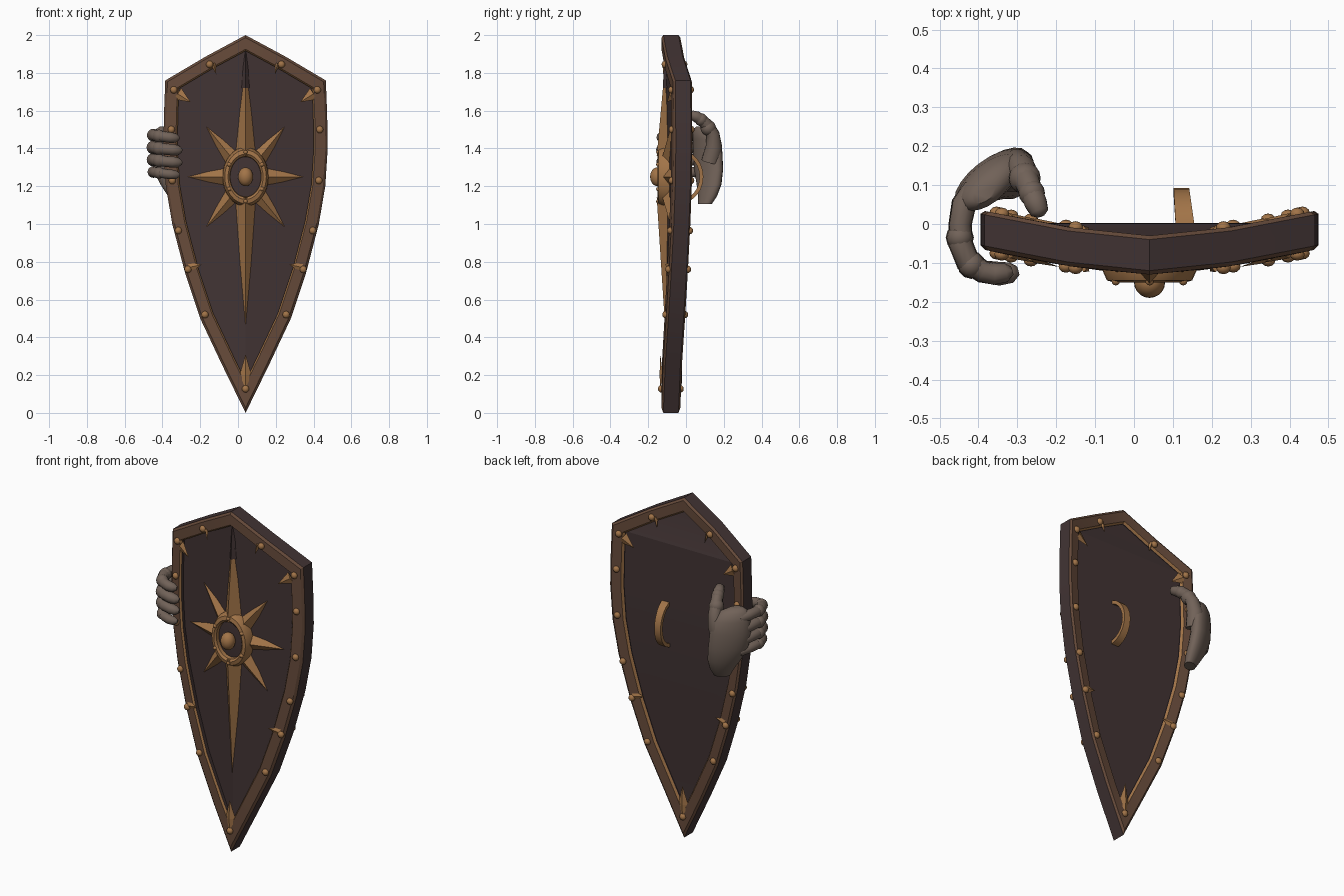
import bpy, bmesh, math
from mathutils import Vector, Matrix

if "Cube" in bpy.data.objects:
    bpy.data.objects.remove(bpy.data.objects["Cube"])

CX = 0.04   # shield centre line


def material(name, col):
    m = bpy.data.materials.new(name)
    m.diffuse_color = (*col, 1)
    m.use_nodes = True
    m.node_tree.nodes["Principled BSDF"].inputs["Base Color"].default_value = m.diffuse_color
    return m


DARK = material("dark_leather", (0.054, 0.034, 0.034))
BROWN = material("worn_brown", (0.135, 0.070, 0.043))
GOLD = material("old_brass", (0.36, 0.175, 0.065))
GREY = material("grey_brown_gauntlet", (0.165, 0.122, 0.098))


def finish(name, bm, mats, angle=35):
    bmesh.ops.recalc_face_normals(bm, faces=bm.faces)
    me = bpy.data.meshes.new(name)
    bm.to_mesh(me)
    bm.free()
    for m in mats:
        me.materials.append(m)
    ob = bpy.data.objects.new(name, me)
    bpy.context.collection.objects.link(ob)
    bpy.ops.object.select_all(action='DESELECT')
    ob.select_set(True)
    bpy.context.view_layer.objects.active = ob
    bpy.ops.object.shade_smooth_by_angle(angle=math.radians(angle))
    return ob


def loft(bm, rings, loop=False, cap=True, slots=None):
    """Skin a list of closed rings; slots gives a material per ring segment."""
    vs = [[bm.verts.new(p) for p in r] for r in rings]
    n = len(vs[0])
    for i in range(len(vs) if loop else len(vs) - 1):
        a, b = vs[i], vs[(i + 1) % len(vs)]
        for j in range(n):
            k = (j + 1) % n
            f = bm.faces.new((a[j], a[k], b[k], b[j]))
            if slots:
                f.material_index = slots[j]
    if cap and not loop:
        bm.faces.new(vs[0])
        bm.faces.new(vs[-1])


def ball(bm, p, r, scale=(1, 1, 1), seg=12):
    bmesh.ops.create_uvsphere(bm, u_segments=seg, v_segments=seg // 2 + 2, radius=r,
                              matrix=Matrix.Translation(p) @ Matrix.Diagonal((*scale, 1)))


def tube(bm, path, radii, sides=12):
    pts = [Vector(p) for p in path]
    rings = []
    for i, p in enumerate(pts):
        t = (pts[min(i + 1, len(pts) - 1)] - pts[max(i - 1, 0)]).normalized()
        a = t.orthogonal() if i == 0 else a - t * a.dot(t)
        a.normalize()
        b = t.cross(a)
        rings.append([p + radii[i] * (a * math.cos(q) + b * math.sin(q))
                      for q in [2 * math.pi * k / sides for k in range(sides)]])
    loft(bm, rings)


# Curvature of the shield: rim centre depth and panel front depth
def ymid(u):
    return -0.08 + 0.065 * (abs(u) / 0.43) ** 1.5


def yfront(u):
    return -0.105 + 0.055 * min(abs(u) / 0.36, 1.2)


# Shield outline, right half from top to bottom, then mirrored
HALF = [(0, 2.0), (.21, 1.887), (.425, 1.76), (.432, 1.58), (.435, 1.4), (.422, 1.2),
        (.388, 1.0), (.32, .74), (.24, .5), (.127, .26), (0, 0)]
OUT = [Vector(p) for p in HALF + [(-u, z) for u, z in HALF[-2:0:-1]]]


def inset(i, d):
    p, n = OUT[i], len(OUT)
    e1 = (p - OUT[i - 1]).normalized()
    e2 = (OUT[(i + 1) % n] - p).normalized()
    n1, n2 = Vector((e1.y, -e1.x)), Vector((e2.y, -e2.x))
    return p + (n1 + n2) * d / (1 + n1.dot(n2))


# Rim with dark outer band, brown faces and brass inner bevel
PROFILE = [(.012, -.05), (0, -.04), (0, .04), (.012, .05),
           (.066, .05), (.074, .038), (.074, -.038), (.066, -.05)]
bm = bmesh.new()
rings = []
for i in range(len(OUT)):
    ring = []
    for d, y in PROFILE:
        q = inset(i, d)
        ring.append((CX + q.x, ymid(q.x) + y, q.y))
    rings.append(ring)
loft(bm, rings, loop=True, slots=[1, 0, 1, 1, 2, 0, 2, 1])
finish("shield_rim", bm, [DARK, BROWN, GOLD], 25)

# Panel: ridged front, flat back, spanning between the rim sides
bm = bmesh.new()
COLS = 8
front, back = [], []
for i in range(len(HALF)):
    q = inset(i, .062)
    us = [q.x * (2 * c / COLS - 1) for c in range(COLS + 1)]
    front.append([bm.verts.new((CX + u, yfront(u), q.y)) for u in us])
    back.append([bm.verts.new((CX + u, ymid(q.x) + .03, q.y)) for u in us])
for rows in (front, back):
    for a, b in zip(rows, rows[1:]):
        for c in range(COLS):
            bm.faces.new((a[c], a[c + 1], b[c + 1], b[c]))
bmesh.ops.remove_doubles(bm, verts=bm.verts, dist=1e-5)
finish("shield_panel", bm, [DARK], 10)


def spike(bm, base, tip, half, height, yfun, side=-1):
    """Ridged ray lying on the surface yfun; side -1 front, +1 back."""
    b, t = Vector(base), Vector(tip)
    d = (t - b).normalized()
    w = Vector((-d.y, d.x)) * half
    v = [bm.verts.new((CX + q.x, yfun(q.x) + side * h, q.y))
         for q, h in ((b + w, -.006), (b - w, -.006), (b, height), (t, .006))]
    for f in ((0, 2, 3), (1, 3, 2), (0, 3, 1), (0, 1, 2)):
        bm.faces.new([v[k] for k in f])


# Star emblem rays
bm = bmesh.new()
ZC = 1.25
spike(bm, (0, ZC + .11), (0, 1.84), .06, .05, yfront)
spike(bm, (0, ZC - .11), (0, .46), .06, .05, yfront)
for s in (-1, 1):
    spike(bm, (s * .09, ZC), (s * .305, ZC), .055, .038, yfront)
    for t in (-1, 1):
        spike(bm, (s * .065, ZC + t * .09), (s * .208, ZC + t * .266), .05, .035, yfront)
finish("star_rays", bm, [GOLD], 10)

# Dark spine above the star
bm = bmesh.new()
spike(bm, (0, 1.72), (0, 1.93), .028, .018, yfront)
spike(bm, (0, 1.78), (0, 1.68), .03, .012, yfront)
finish("top_spine", bm, [DARK], 10)


# Oval ring, dark dish and central boss
def oval(s, y, n=32):
    return [(CX + .122 * s * math.cos(2 * math.pi * k / n), y,
             ZC + .158 * s * math.sin(2 * math.pi * k / n)) for k in range(n)]


bm = bmesh.new()
loft(bm, [oval(1.0, -.08), oval(.99, -.12), oval(.9, -.145), oval(.76, -.15),
          oval(.68, -.14), oval(.66, -.10)], cap=False)
finish("emblem_ring", bm, [GOLD])
bm = bmesh.new()
loft(bm, [oval(.7, -.10), oval(.68, -.118), oval(.3, -.122)])
finish("emblem_dish", bm, [DARK])
bm = bmesh.new()
ball(bm, (CX, -.15, ZC), .04, (1, 1, 1.25), 20)
for k in range(6):
    a = math.pi * (k / 3 + 1 / 6)
    ball(bm, (CX + .1 * math.cos(a), -.147, ZC + .13 * math.sin(a)), .011)
finish("emblem_boss_and_studs", bm, [GOLD])

# Rim rivets on both faces
bm = bmesh.new()
for u, z in [(.19, 1.845), (.38, 1.71), (.393, 1.5), (.388, 1.23), (.356, .965),
             (.305, .76), (.215, .52), (0, .127)]:
    for s in ((-1, 1) if u else (1,)):
        for y in (-.052, .052):
            ball(bm, (CX + s * u, ymid(u) + y, z), .019, (1, .85, 1))
finish("rim_rivets", bm, [GOLD])

# Pointed brass accents on the rim, front and back
bm = bmesh.new()
for side in (-1, 1):
    def face(u):
        return ymid(u) + side * .05
    for s in (-1, 1):
        spike(bm, (s * .36, 1.69), (s * .29, 1.645), .035, .008, face, side)
        spike(bm, (s * .17, 1.85), (s * .155, 1.79), .014, .010, face, side)
        spike(bm, (s * .30, .77), (s * .232, .785), .03, .008, face, side)
    spike(bm, (0, .20), (0, .31), .032, .010, face, side)
    spike(bm, (0, .20), (0, .13), .032, .010, face, side)
finish("rim_accents", bm, [GOLD], 10)

# Back grip: curved strap
bm = bmesh.new()
rings = []
for k in range(13):
    a = math.pi * k / 12
    y, z = -.02 + .112 * math.sin(a), 1.25 - .135 * math.cos(a)
    yi, zi = -.02 + .092 * math.sin(a), 1.25 - .115 * math.cos(a)
    x0, x1 = .108 - .006 * math.sin(a), .158 - .016 * math.sin(a)
    rings.append([(x0, y, z), (x1, y, z), (x1, yi, zi), (x0, yi, zi)])
loft(bm, rings)
finish("back_grip", bm, [GOLD])

# Gauntlet palm: stacked tilted ovals from wrist to knuckles
bm = bmesh.new()
rings = []
for z, x, y, a, b in [(1.105, -.305, .10, .045, .03), (1.15, -.315, .115, .065, .04),
                      (1.21, -.335, .122, .09, .046), (1.29, -.36, .12, .108, .05),
                      (1.38, -.37, .115, .11, .05), (1.45, -.372, .108, .10, .048),
                      (1.495, -.38, .09, .075, .04), (1.515, -.385, .08, .035, .02)]:
    rings.append([(x + a * .79 * math.cos(q) - b * .61 * math.sin(q),
                   y + a * .61 * math.cos(q) + b * .79 * math.sin(q), z)
                  for q in [2 * math.pi * k / 20 for k in range(20)]])
loft(bm, rings)
finish("gauntlet_palm", bm, [GREY], 50)

# Four fingers wrapped around the left edge
bm = bmesh.new()
for k, z in enumerate((1.47, 1.405, 1.34, 1.275)):
    r = (.031, .033, .032, .028)[k]
    e = (.015, 0, 0, .012)[k]
    tube(bm, [(-.41, .09, z - .01), (-.438, .05, z), (-.447, .0, z), (-.446, -.05, z),
              (-.428, -.095, z - .003), (-.39, -.122, z - .008), (-.345 - e, -.128, z - .012),
              (-.315 - e, -.125, z - .015), (-.298 - e, -.12, z - .016)],
         [r, r, r * .93, r, r, r * .9, r * .92, r * .8, r * .35])
    for p in ((-.448, -.035, z), (-.418, -.105, z - .004)):
        ball(bm, p, r * 1.1)
finish("gauntlet_fingers", bm, [GREY], 50)

# Thumb with cuffs, pressed on the back of the rim
bm = bmesh.new()
tube(bm, [(-.315, .13, 1.33), (-.30, .148, 1.41), (-.288, .142, 1.475), (-.278, .115, 1.52),
          (-.265, .085, 1.55), (-.253, .055, 1.568), (-.243, .03, 1.578), (-.24, .02, 1.58)],
     [.05, .045, .036, .034, .03, .03, .024, .01])
ball(bm, (-.281, .118, 1.508), .041, seg=16)
ball(bm, (-.263, .08, 1.552), .034, seg=16)
finish("gauntlet_thumb", bm, [GREY], 50)
